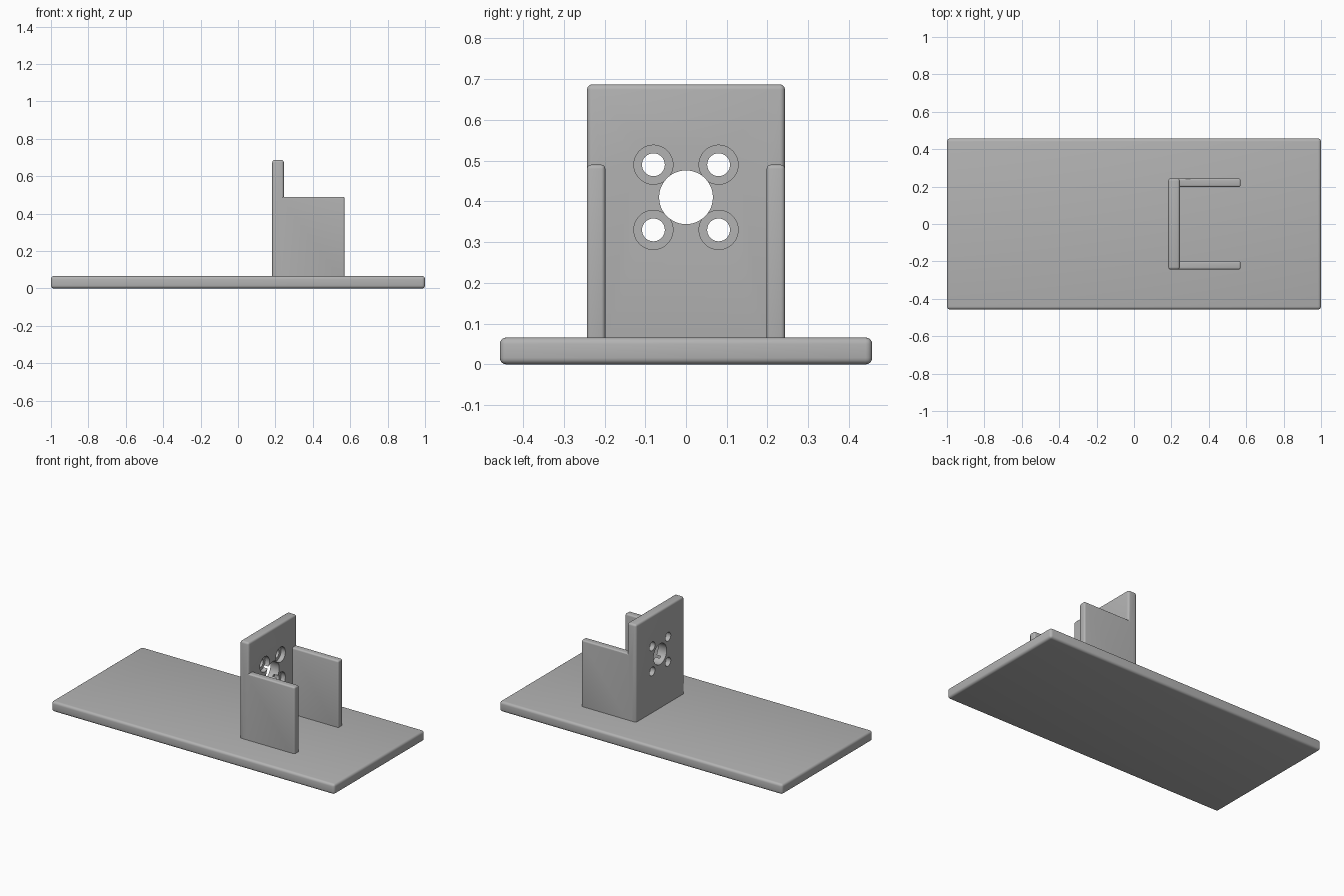
import bpy
from math import radians, pi

cube = bpy.data.objects.get("Cube")
if cube:
    bpy.data.objects.remove(cube, do_unlink=True)

grey = bpy.data.materials.new("plain grey")
grey.use_nodes = True
colour = (0.45, 0.45, 0.45, 1)
grey.diffuse_color = colour
grey.node_tree.nodes["Principled BSDF"].inputs["Base Color"].default_value = colour


def apply_modifier(obj, name):
    bpy.context.view_layer.objects.active = obj
    bpy.ops.object.modifier_apply(modifier=name)


def box(name, low, high, radius):
    """Box between two corners, with rounded edges."""
    centre = [(a + b) / 2 for a, b in zip(low, high)]
    bpy.ops.mesh.primitive_cube_add(size=1, location=centre)
    obj = bpy.context.object
    obj.name = name
    obj.scale = [b - a for a, b in zip(low, high)]
    bpy.ops.object.transform_apply(location=False, rotation=False, scale=True)
    obj.data.materials.append(grey)
    bevel = obj.modifiers.new("Rounding", 'BEVEL')
    bevel.width = radius
    bevel.segments = 4
    apply_modifier(obj, bevel.name)
    return obj


def combine(obj, other, operation):
    mod = obj.modifiers.new("Combine", 'BOOLEAN')
    mod.operation = operation
    mod.solver = 'EXACT'
    mod.object = other
    apply_modifier(obj, mod.name)
    bpy.data.objects.remove(other, do_unlink=True)


def drill(obj, y, z, radius, x_start, x_end):
    """Cut a round hole along x."""
    bpy.ops.mesh.primitive_cylinder_add(
        vertices=48, radius=radius, depth=x_end - x_start,
        location=((x_start + x_end) / 2, y, z), rotation=(0, pi / 2, 0))
    cutter = bpy.context.object
    cutter.hide_render = True
    cutter.data.materials.append(grey)
    combine(obj, cutter, 'DIFFERENCE')


# Base plate
base = box("base_plate", (-1, -0.457, 0), (1, 0.457, 0.066), 0.016)

# Upright mounting wall
back, front, half = 0.183, 0.245, 0.243
bracket = box("motor_bracket", (back, -half, 0.03), (front, half, 0.687), 0.013)

# Motor opening and four counterbored screw holes
middle, spacing = 0.41, 0.08
drill(bracket, 0, middle, 0.066, 0.1, 0.3)
for sy in (-1, 1):
    for sz in (-1, 1):
        y, z = sy * spacing, middle + sz * spacing
        drill(bracket, y, z, 0.028, 0.1, 0.3)
        drill(bracket, y, z, 0.048, 0.215, 0.3)

# Side walls running forward from the upright
for side in (-1, 1):
    ys = sorted((side * 0.198, side * half))
    wall = box("side_wall", (0.2, ys[0], 0.03), (0.57, ys[1], 0.49), 0.01)
    combine(bracket, wall, 'UNION')

# Smooth rounding with crisp edges
for obj in (base, bracket):
    bpy.ops.object.select_all(action='DESELECT')
    obj.select_set(True)
    bpy.context.view_layer.objects.active = obj
    bpy.ops.object.shade_smooth_by_angle(angle=radians(30))
